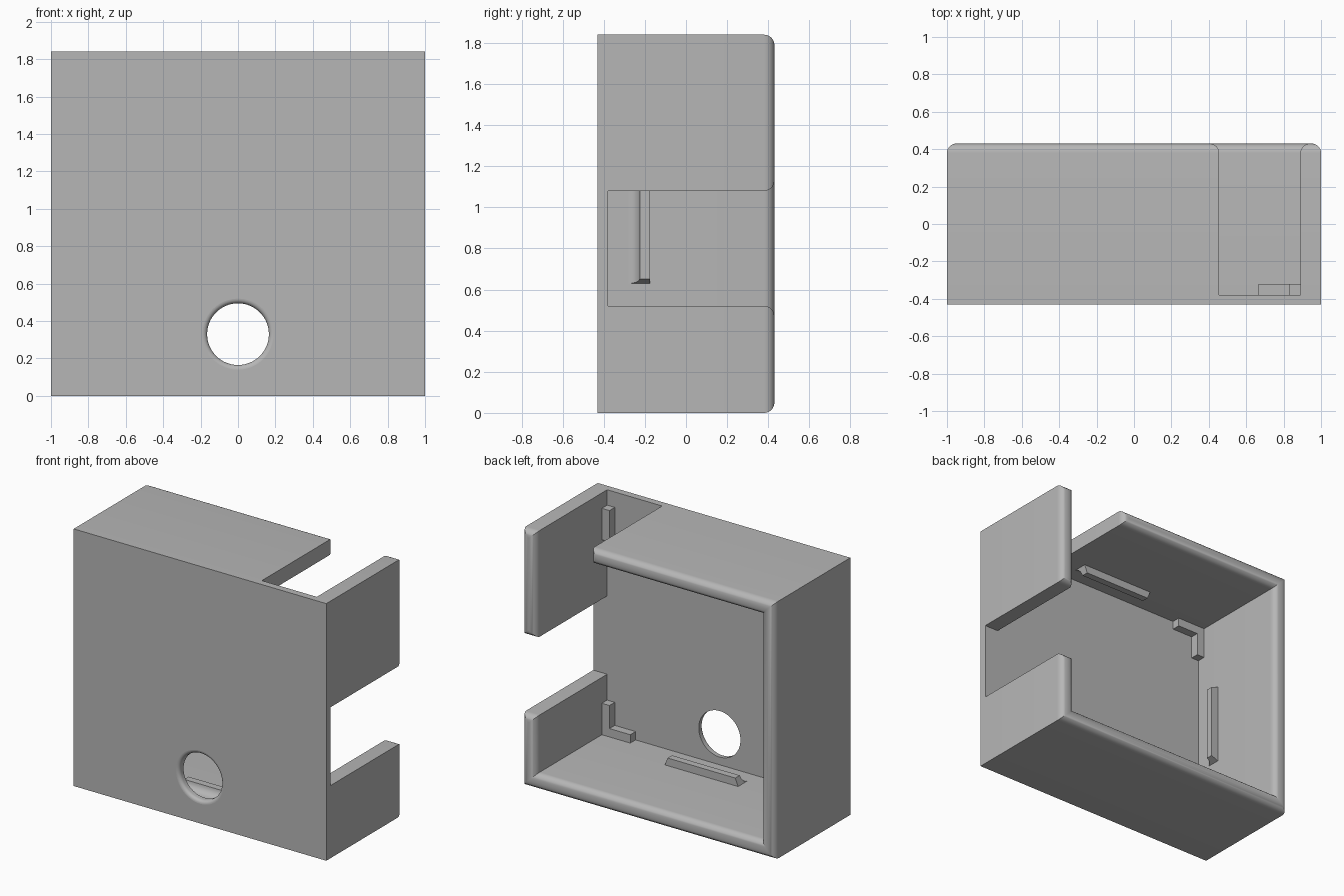
import bpy, bmesh, math
from mathutils import Vector

cube = bpy.data.objects.get("Cube")
if cube:
    bpy.data.objects.remove(cube, do_unlink=True)

gray = bpy.data.materials.new("plain gray")
gray.use_nodes = True
color = (0.47, 0.47, 0.47, 1)
gray.diffuse_color = color
gray.node_tree.nodes["Principled BSDF"].inputs["Base Color"].default_value = color

WIDE, HIGH, BACK, WALL = 1.0, 1.84, 0.43, 0.11
FRONT, FLOOR = -0.43, -0.38          # outer and inner face of the front plate
IN_X, IN_TOP = WIDE - WALL, HIGH - WALL
MID = HIGH / 2


def finish(name, bm):
    bmesh.ops.recalc_face_normals(bm, faces=bm.faces)
    mesh = bpy.data.meshes.new(name)
    bm.to_mesh(mesh)
    bm.free()
    obj = bpy.data.objects.new(name, mesh)
    bpy.context.collection.objects.link(obj)
    mesh.materials.append(gray)
    bpy.ops.object.select_all(action="DESELECT")
    obj.select_set(True)
    bpy.context.view_layer.objects.active = obj
    bpy.ops.object.shade_smooth_by_angle(angle=math.radians(30))
    return obj


def prism(points, direction):
    """Extrude a closed outline; returns the bmesh and the far cap's vertices."""
    bm = bmesh.new()
    face = bm.faces.new([bm.verts.new(p) for p in points])
    out = bmesh.ops.extrude_face_region(bm, geom=[face], use_keep_orig=True)
    far = [g for g in out["geom"] if isinstance(g, bmesh.types.BMVert)]
    bmesh.ops.translate(bm, verts=far, vec=direction)
    return bm, far


def plate(name, outline, y0, y1, rim=0):
    """Outline in x, z extruded along y, with an optional rounded back rim."""
    bm, far = prism([(x, y0, z) for x, z in outline], Vector((0, y1 - y0, 0)))
    if rim:
        far = set(far)
        edges = [e for e in bm.edges if set(e.verts) <= far]
        bmesh.ops.bevel(bm, geom=edges, offset=rim, segments=8, profile=0.5,
                        affect="EDGES", clamp_overlap=True)
    return finish(name, bm)


def rect(x0, x1, z0, z1):
    return [(x0, z0), (x1, z0), (x1, z1), (x0, z1)]


# Front plate with a round hole, eased on the outside
front = plate("front_plate", rect(-WIDE, WIDE, 0, HIGH), FRONT, FLOOR)
bm = bmesh.new()
radius, ease = 0.165, 0.025
steps = [math.radians(a) for a in range(0, 91, 15)]
profile = [(radius + ease, FRONT - 0.05)]
profile += [(radius + ease * (1 - math.sin(a)), FRONT + ease * (1 - math.cos(a))) for a in steps]
profile += [(radius, FLOOR + 0.05)]
rings = []
for r, y in profile:
    turn = [math.tau * i / 64 for i in range(64)]
    rings.append([bm.verts.new((r * math.cos(t), y, 0.33 + r * math.sin(t))) for t in turn])
for a, b in zip(rings, rings[1:]):
    for i in range(64):
        j = (i + 1) % 64
        bm.faces.new((a[i], a[j], b[j], b[i]))
bm.faces.new(rings[0])
bm.faces.new(rings[-1])
cutter = finish("hole_cutter", bm)
cutter.hide_render = True
cut = front.modifiers.new("hole", "BOOLEAN")
cut.operation, cut.solver, cut.object = "DIFFERENCE", "EXACT", cutter
bpy.ops.object.select_all(action="DESELECT")
front.select_set(True)
bpy.context.view_layer.objects.active = front
bpy.ops.object.modifier_apply(modifier=cut.name)
bpy.data.objects.remove(cutter, do_unlink=True)
bpy.ops.object.shade_smooth_by_angle(angle=math.radians(30))

# Side walls, open at the top notch and at the side notch
NOTCH_X, NOTCH_LOW, NOTCH_HIGH = 0.455, 0.52, 1.08
walls = [(NOTCH_X, HIGH), (-WIDE, HIGH), (-WIDE, 0), (WIDE, 0), (WIDE, NOTCH_LOW),
         (IN_X, NOTCH_LOW), (IN_X, WALL), (-IN_X, WALL), (-IN_X, IN_TOP), (NOTCH_X, IN_TOP)]
plate("walls", walls, FLOOR, BACK, rim=0.05)
plate("upper_side_panel", rect(IN_X, WIDE, NOTCH_HIGH, HIGH), FLOOR, BACK, rim=0.05)

# Corner brackets on the floor of the case
ARM, THICK, RISE = 0.225, 0.06, -0.32
ell = [(0, 0), (ARM, 0), (ARM, THICK), (THICK, THICK), (THICK, ARM), (0, ARM)]
for name, sx, sz in (("lower_left", 1, 1), ("lower_right", -1, 1), ("upper_right", -1, -1)):
    outline = [(sx * (IN_X - u), MID + sz * (v + WALL - MID)) for u, v in ell]
    plate(name + "_bracket", outline, FLOOR, RISE)
plate("upper_left_bracket", rect(IN_X - THICK, IN_X, IN_TOP - ARM, IN_TOP), FLOOR, RISE)

# Snap ridges: coved on the front side, square on the back side
COVE = 0.055
section = [(-0.28 + COVE * math.sin(a), COVE * (1 - math.cos(a))) for a in steps]
section += [(-0.175, COVE), (-0.175, 0)]
X, Z = Vector((1, 0, 0)), Vector((0, 0, 1))
for name, base, inward, along in (
        ("bottom", Z * WALL, Z, X),
        ("top", Z * IN_TOP, -Z, X),
        ("side", Z * MID - X * IN_X, X, Z)):
    start = base - along * 0.29
    bm, far = prism([start + Vector((0, y, 0)) + inward * h for y, h in section], along * 0.58)
    for v in bm.verts:          # sloped ends
        h = (v.co - base).dot(inward)
        side = 1 if (v.co - base).dot(along) > 0 else -1
        v.co -= along * side * 0.4 * h
    finish(name + "_ridge", bm)
